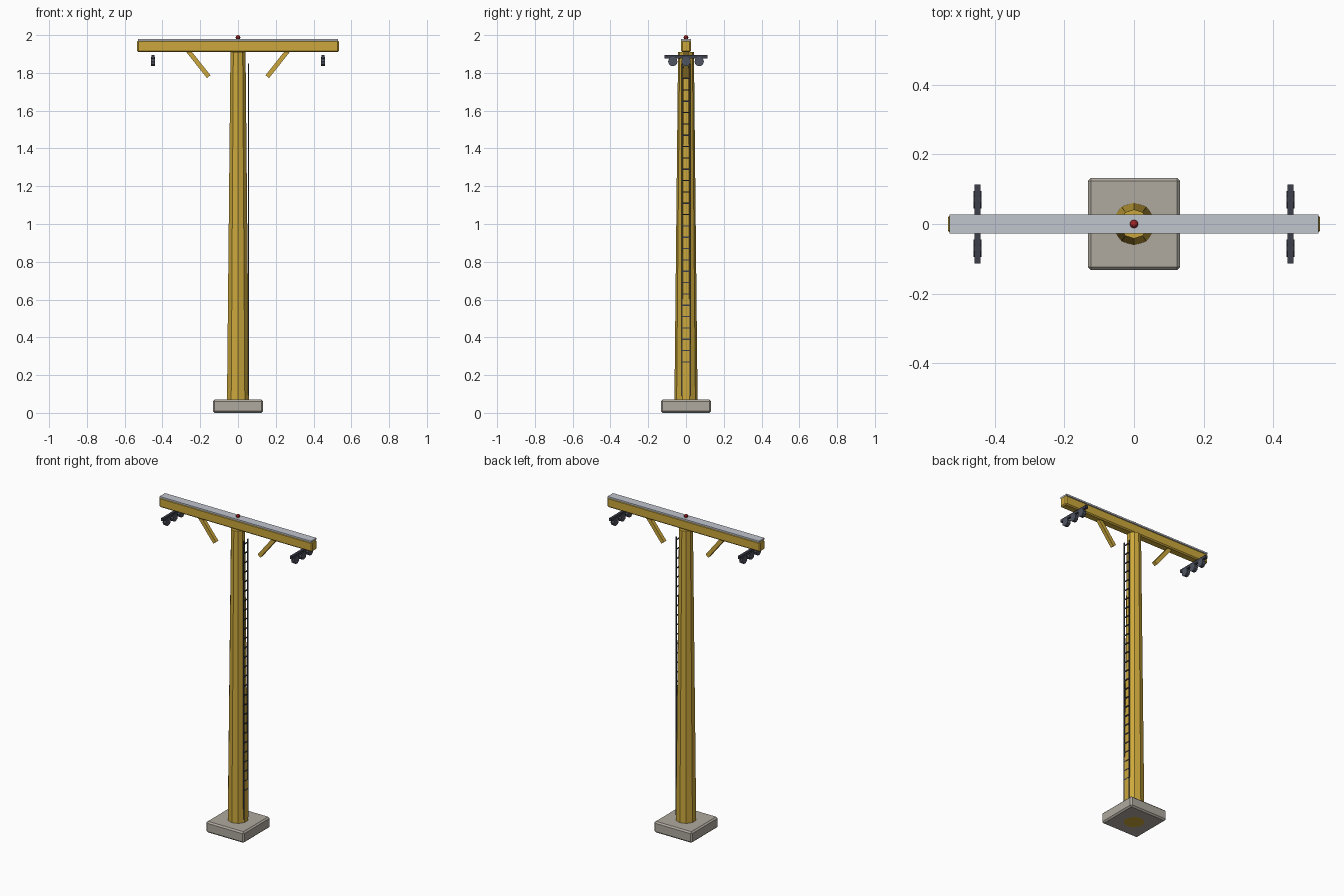
import bpy, math
from mathutils import Vector

if "Cube" in bpy.data.objects:
    bpy.data.objects.remove(bpy.data.objects["Cube"])


def mat(name, r, g, b):
    m = bpy.data.materials.new(name)
    m.diffuse_color = (r, g, b, 1)
    m.use_nodes = True
    m.node_tree.nodes["Principled BSDF"].inputs["Base Color"].default_value = m.diffuse_color
    return m


YELLOW = mat("yellow paint", 0.60, 0.39, 0.045)
CONCRETE = mat("concrete", 0.43, 0.40, 0.35)
GREY = mat("light grey metal", 0.53, 0.56, 0.61)
DARK = mat("dark metal", 0.045, 0.05, 0.07)
LAMP = mat("lamp slate", 0.08, 0.09, 0.12)
RED = mat("beacon red", 0.38, 0.02, 0.02)


def finish(name, m, bevel=0):
    o = bpy.context.object
    o.name = name
    o.data.materials.append(m)
    if bevel:
        b = o.modifiers.new("bevel", 'BEVEL')
        b.width, b.segments = bevel, 1
    return o


def box(name, loc, size, m, bevel=0, rot_y=0):
    bpy.ops.mesh.primitive_cube_add(size=1, location=loc)
    o = bpy.context.object
    o.scale = size
    bpy.ops.object.transform_apply(location=False, rotation=False, scale=True)
    o.rotation_euler.y = rot_y
    return finish(name, m, bevel)


# concrete footing and tapered ten-sided mast
box("footing", (0, 0, 0.035), (0.266, 0.266, 0.07), CONCRETE, 0.009)
bpy.ops.mesh.primitive_cone_add(vertices=10, radius1=0.062, radius2=0.042,
                                depth=1.91, location=(0, 0, 0.955))
finish("mast", YELLOW)

# cross beam with cap plate and beacon
box("cross_beam", (0, 0, 1.941), (1.07, 0.052, 0.062), YELLOW, 0.007)
box("beam_cap", (0, 0, 1.975), (1.06, 0.055, 0.010), GREY)
bpy.ops.mesh.primitive_uv_sphere_add(segments=8, ring_count=6, radius=0.0125,
                                     location=(0, 0, 1.9875))
finish("beacon", RED)

for side, s in (("left", -1), ("right", 1)):
    # diagonal brace
    a, b = Vector((s * 0.155, 0, 1.78)), Vector((s * 0.268, 0, 1.922))
    d = b - a
    box("brace_" + side, (a + b) / 2, (0.024, 0.024, d.length), YELLOW,
        rot_y=math.atan2(d.x, d.z))
    # lamp bar with three round lamps
    box("lamp_bar_" + side, (s * 0.45, 0, 1.886), (0.017, 0.226, 0.018), DARK)
    for i in (-1, 0, 1):
        bpy.ops.mesh.primitive_cylinder_add(
            vertices=10, radius=0.025, depth=0.022,
            location=(s * 0.45, i * 0.07, 1.860), rotation=(0, math.pi / 2, 0))
        finish(f"lamp_{side}_{i + 2}", LAMP)

# ladder on the right face of the mast
for s in (-1, 1):
    box("ladder_rail", (0.055, s * 0.021, 0.97), (0.006, 0.006, 1.76), DARK)
for i in range(27):
    box("ladder_rung", (0.0545, 0, 0.27 + i * 0.06), (0.005, 0.042, 0.006), DARK)
